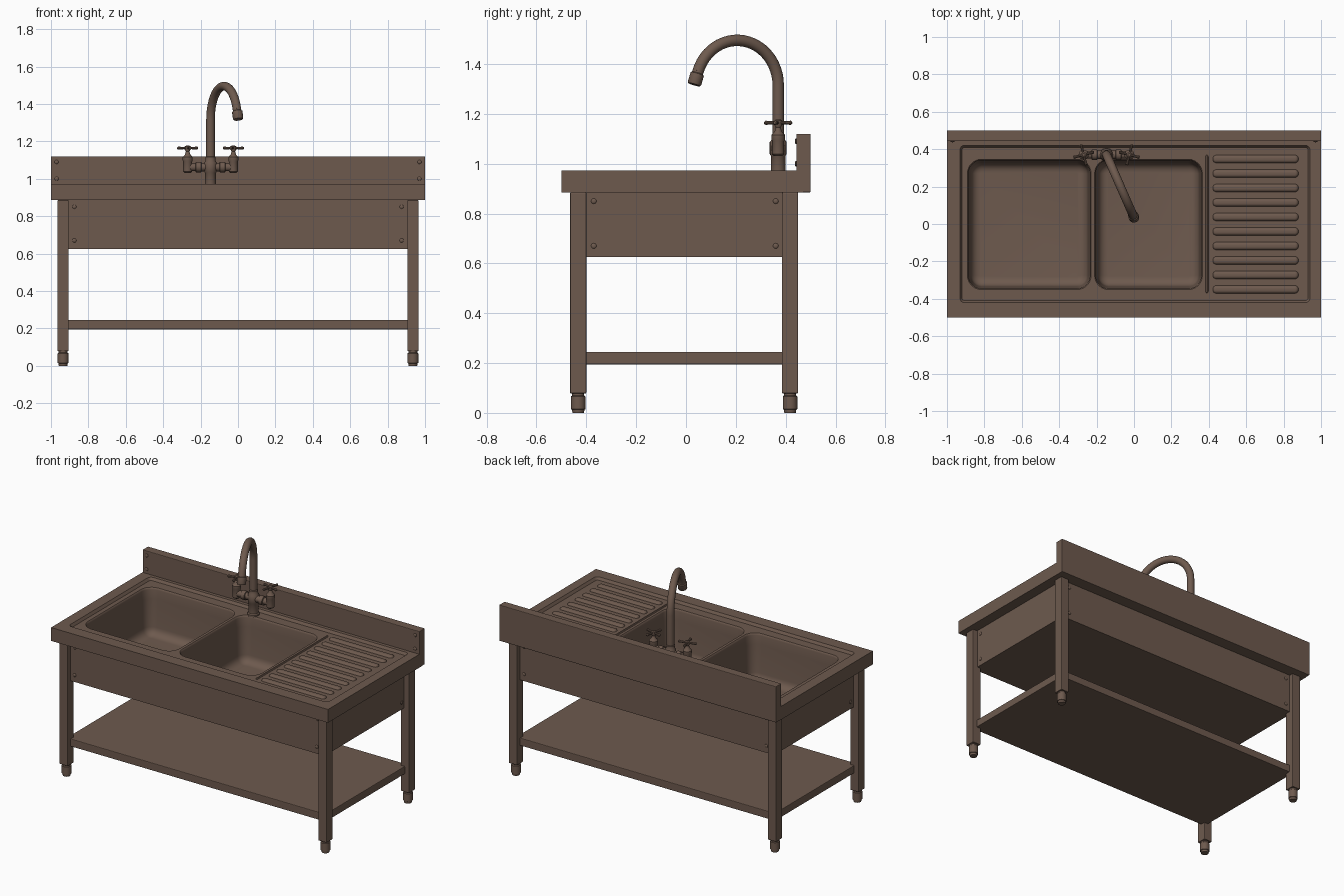
import bpy, bmesh, math
from mathutils import Vector

if "Cube" in bpy.data.objects:
    bpy.data.objects.remove(bpy.data.objects["Cube"], do_unlink=True)

mat = bpy.data.materials.new("brown_metal")
mat.use_nodes = True
BROWN = (0.155, 0.102, 0.076, 1)
mat.diffuse_color = BROWN
bsdf = next(n for n in mat.node_tree.nodes if n.type == 'BSDF_PRINCIPLED')
bsdf.inputs["Base Color"].default_value = BROWN


def finish(name, bm, bevel=0.0):
    bmesh.ops.recalc_face_normals(bm, faces=bm.faces)
    me = bpy.data.meshes.new(name)
    bm.to_mesh(me)
    bm.free()
    me.materials.append(mat)
    ob = bpy.data.objects.new(name, me)
    bpy.context.collection.objects.link(ob)
    if bevel:
        mod = ob.modifiers.new("soft_edges", 'BEVEL')
        mod.width, mod.segments = bevel, 2
    return ob


def activate(ob):
    bpy.ops.object.select_all(action='DESELECT')
    ob.select_set(True)
    bpy.context.view_layer.objects.active = ob


def smooth(ob):
    activate(ob)
    bpy.ops.object.shade_smooth_by_angle(angle=math.radians(35))
    return ob


def box(name, x, y, z, bevel=0.004):
    bm = bmesh.new()
    bmesh.ops.create_cube(bm, size=1)
    for v in bm.verts:
        for i, (a, b) in enumerate((x, y, z)):
            v.co[i] = (a + b) / 2 + v.co[i] * (b - a)
    return finish(name, bm, bevel)


def skin(name, rings):
    """Closed surface through a list of equal-length point rings."""
    bm = bmesh.new()
    loops = [[bm.verts.new(p) for p in ring] for ring in rings]
    n = len(loops[0])
    for a, b in zip(loops, loops[1:]):
        for i in range(n):
            j = (i + 1) % n
            bm.faces.new((a[i], a[j], b[j], b[i]))
    bm.faces.new(loops[0])
    bm.faces.new(loops[-1])
    return smooth(finish(name, bm))


def rounded_rect(x, y, r, z, inset=0.0):
    x0, x1, y0, y1 = x[0] + inset, x[1] - inset, y[0] + inset, y[1] - inset
    r = max(r - inset, 0.005)
    pts = []
    corners = ((x1 - r, y1 - r), (x0 + r, y1 - r), (x0 + r, y0 + r), (x1 - r, y0 + r))
    for k, (cx, cy) in enumerate(corners):
        for s in range(7):
            a = (k + s / 6) * math.pi / 2
            pts.append((cx + r * math.cos(a), cy + r * math.sin(a), z))
    return pts


def turned(name, origin, axis, profile, sides=20):
    """Round part; profile is (distance along axis, radius)."""
    rot = Vector((0, 0, 1)).rotation_difference(Vector(axis))
    turn = [(math.cos(t), math.sin(t)) for t in (math.tau * i / sides for i in range(sides))]
    return skin(name, [[Vector(origin) + rot @ Vector((r * c, r * s, h)) for c, s in turn]
                       for h, r in profile])


def cut(ob, cutter):
    mod = ob.modifiers.new("cut", 'BOOLEAN')
    mod.operation, mod.solver, mod.object = 'DIFFERENCE', 'EXACT', cutter
    activate(ob)
    bpy.ops.object.modifier_apply(modifier=mod.name)


# Counter, sink housing and the cut-out bowls
DECK, RIM, UNDER, FLOOR = 0.955, 0.972, 0.885, 0.655
counter = box("counter", (-1, 1), (-0.5, 0.47), (UNDER, RIM), 0)
housing = box("sink_housing", (-0.93, 0.93), (-0.435, 0.42), (0.625, UNDER), 0)

dx, dy = (-0.93, 0.94), (-0.42, 0.42)
cutters = [skin("deck_cutter", [rounded_rect(dx, dy, 0.025, 1.0, -0.004),
                                rounded_rect(dx, dy, 0.025, RIM, -0.001),
                                rounded_rect(dx, dy, 0.025, DECK, 0.01)])]
cut(counter, cutters[0])
for bx in ((-0.885, -0.235), (-0.205, 0.36)):
    by = (-0.345, 0.34)
    steps = [(1.0, -0.006), (DECK, -0.006), (DECK - 0.004, -0.002), (DECK - 0.012, 0.0)]
    for s in range(6):
        a = s / 5 * math.pi / 2
        steps.append((FLOOR + 0.05 * (1 - math.sin(a)), 0.012 + 0.05 * (1 - math.cos(a))))
    bowl = skin("bowl_cutter", [rounded_rect(bx, by, 0.07, z, i) for z, i in steps])
    cut(counter, bowl)
    cut(housing, bowl)
    cutters.append(bowl)
for c in cutters:
    bpy.data.objects.remove(c, do_unlink=True)
smooth(counter)
smooth(housing)

box("backsplash", (-1, 1), (0.443, 0.5), (UNDER, 1.12))

# Draining board: edge ridge and ribs
skin("drainer_edge", [rounded_rect((0.382, 0.398), (-0.37, 0.37), 0.008, z, i)
                      for z, i in ((DECK - 0.004, 0), (DECK + 0.004, 0.002), (DECK + 0.006, 0.004))])
for k in range(10):
    y = -0.35 + k * 0.0775
    skin("drainer_rib", [rounded_rect((0.42, 0.88), (y - 0.022, y + 0.022), 0.02, DECK + z, i)
                         for z, i in ((-0.004, 0), (0.003, 0.002), (0.008, 0.006),
                                      (0.011, 0.011), (0.012, 0.017))])

# Frame: legs, adjustable feet, shelf
for sx in (-1, 1):
    for y0, y1 in ((-0.465, -0.4), (0.385, 0.45)):
        box("leg", sorted((sx * 0.905, sx * 0.965)), (y0, y1), (0.078, UNDER))
        turned("foot", (sx * 0.935, (y0 + y1) / 2, 0), (0, 0, 1),
               [(0, 0.023), (0.013, 0.025), (0.015, 0.029), (0.066, 0.029),
                (0.07, 0.024), (0.085, 0.024)])
box("shelf", (-0.935, 0.935), (-0.433, 0.418), (0.195, 0.245))


# Screws
def screw(at, axis):
    turned("screw", at, axis, [(-0.004, 0.011), (0.002, 0.011), (0.005, 0.008), (0.006, 0.003)], 12)


for s in (-1, 1):
    for z in (0.67, 0.85):
        screw((s * 0.875, -0.435, z), (0, -1, 0))
        screw((s * 0.875, 0.42, z), (0, 1, 0))
        for y in (-0.37, 0.36):
            screw((s * 0.93, y, z), (s, 0, 0))
    for z in (1.0, 1.09):
        screw((s * 0.97, 0.443, z), (0, -1, 0))

# Tap body with cross-bar
TX, TY = -0.147, 0.37
turned("tap_base", (TX, TY, DECK - 0.004), (0, 0, 1),
       [(0, 0.036), (0.012, 0.036), (0.018, 0.029), (0.08, 0.029), (0.088, 0.034),
        (0.135, 0.034), (0.145, 0.027), (0.165, 0.027), (0.17, 0.022)])
turned("tap_crossbar", (TX - 0.12, TY, 1.062), (1, 0, 0),
       [(0, 0.021), (0.04, 0.021), (0.042, 0.028), (0.07, 0.028), (0.072, 0.022),
        (0.168, 0.022), (0.17, 0.028), (0.198, 0.028), (0.2, 0.021), (0.24, 0.021)])
for s, twist in ((-1, 0.25), (1, -0.25)):
    hx = TX + s * 0.122
    turned("valve", (hx, TY, 1.03), (0, 0, 1),
           [(0, 0.016), (0.008, 0.024), (0.06, 0.024), (0.068, 0.027), (0.085, 0.027),
            (0.1, 0.014), (0.115, 0.01), (0.125, 0.015), (0.143, 0.015), (0.148, 0.008)])
    for q in range(4):
        a = twist + q * math.pi / 2
        turned("handle_arm", (hx, TY, 1.164), (math.cos(a), math.sin(a), 0),
               [(0, 0.006), (0.04, 0.007), (0.052, 0.009), (0.057, 0.005)], 10)

# Swan-neck spout, swung to one side
out = Vector((0.145, -0.33, 0)).normalized()
up = Vector((0, 0, 1))
root = Vector((TX, TY, 0))
side = out.cross(up)
R, ZC, END = 0.18, 1.315, math.radians(162)
path = [(root + up * 1.1, up)]
for k in range(25):
    a = END * k / 24
    path.append((root + up * (ZC + R * math.sin(a)) + out * R * (1 - math.cos(a)),
                 up * math.cos(a) + out * math.sin(a)))
rings = []
for p, t in path:
    b = side.cross(t)
    rings.append([p + 0.023 * (side * math.cos(w) + b * math.sin(w))
                  for w in (math.tau * i / 20 for i in range(20))])
skin("spout", rings)
tip, direction = path[-1]
turned("nozzle", tip, direction, [(-0.004, 0.022), (0.008, 0.023), (0.012, 0.028),
                                  (0.05, 0.028), (0.056, 0.025)])
